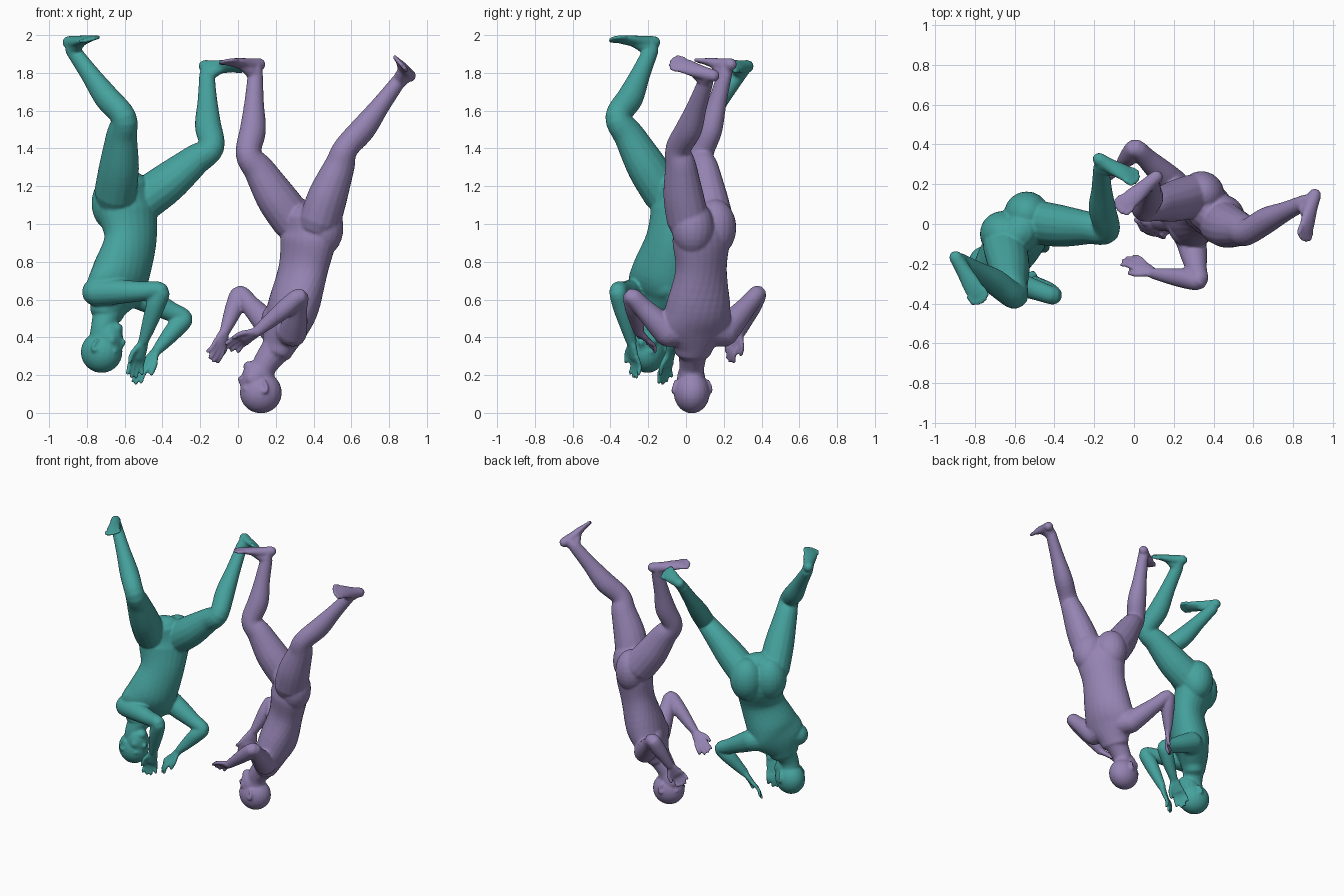
import bpy, bmesh, math
from mathutils import Vector as V, Matrix

if "Cube" in bpy.data.objects:
    bpy.data.objects.remove(bpy.data.objects["Cube"])


def spline(vals, n=5):
    """Smooth (Catmull-Rom) interpolation through equal-length vectors."""
    out = []
    for i in range(len(vals) - 1):
        p0, p1, p2 = vals[max(i - 1, 0)], vals[i], vals[i + 1]
        p3 = vals[min(i + 2, len(vals) - 1)]
        for k in range(n):
            t = k / n
            out.append(p1 + (p2 - p0) * (0.5 * t)
                       + (p0 * 2 - p1 * 5 + p2 * 4 - p3) * (0.5 * t * t)
                       + (p1 * 3 - p0 - p2 * 3 + p3) * (0.5 * t ** 3))
    return out + [vals[-1]]


def tube(bm, pts, radii, sides, seg=16):
    """Closed loft of elliptical rings; radii are (along side, across side)."""
    if not isinstance(sides, list):
        sides = [sides] * len(pts)
    P = spline([V(p) for p in pts])
    R = spline([V((r, r, 0)) if isinstance(r, float) else V((*r, 0)) for r in radii])
    S = spline([V(s) for s in sides])
    frames = []
    for i, p in enumerate(P):
        t = (P[min(i + 1, len(P) - 1)] - P[max(i - 1, 0)]).normalized()
        s = (S[i] - t * S[i].dot(t)).normalized()
        frames.append((p, t, s, R[i]))
    # rounded end caps
    def dome(fr, sign):
        p, t, s, r = fr
        return [(p + t * sign * min(r.x, r.y) * math.sin(a), t, s, r * math.cos(a))
                for a in (0.5, 1.0, 1.4)]
    frames = dome(frames[0], -1)[::-1] + frames + dome(frames[-1], 1)
    rings = []
    for p, t, s, r in frames:
        c = t.cross(s)
        rings.append([bm.verts.new(p + s * r.x * math.cos(a) + c * r.y * math.sin(a))
                      for a in (2 * math.pi * k / seg for k in range(seg))])
    for a, b in zip(rings, rings[1:]):
        for k in range(seg):
            bm.faces.new((a[k], a[(k + 1) % seg], b[(k + 1) % seg], b[k]))
    bm.faces.new(rings[0])
    bm.faces.new(rings[-1])


def ball(bm, centre, axes, size):
    m = Matrix([a * s for a, s in zip(axes, size)]).transposed().to_4x4()
    bmesh.ops.create_uvsphere(bm, u_segments=20, v_segments=14, radius=1,
                              matrix=Matrix.Translation(centre) @ m)


def leg(bm, hip, knee, ankle, heel, toe):
    hip, knee, ankle, heel, toe = map(V, (hip, knee, ankle, heel, toe))
    f = (knee - hip.lerp(ankle, 0.5)).normalized()
    side = (ankle - hip).cross(f).normalized()
    tube(bm, [hip, hip.lerp(knee, .35) + f * .008, hip.lerp(knee, .75), knee,
              knee.lerp(ankle, .3) - f * .016, knee.lerp(ankle, .65) - f * .008, ankle],
         [(.108, .116), (.102, .11), (.08, .086), (.066, .069), (.065, .071), (.049, .053), (.038, .042)],
         side)
    # foot: heel, arch, ball, then five toes
    d = (toe - heel).normalized()
    up = (ankle - heel.lerp(toe, .3)).normalized()
    w = d.cross(up).normalized()
    tube(bm, [heel + d * .03 + up * .012, heel.lerp(toe, .35) + up * .014,
              heel.lerp(toe, .65) + up * .004, heel.lerp(toe, .84)],
         [(.034, .034), (.038, .034), (.048, .024), (.048, .015)], w)
    tube(bm, [ankle, heel.lerp(toe, .22) + up * .02], [.039, .037], w)
    tube(bm, [ankle, heel.lerp(toe, .55) + up * .012], [.037, .028], w)
    for k in range(5):
        o = w * (k - 2) * .0215
        end = toe - d * (.004 + .004 * (k - 2) ** 2)
        tube(bm, [heel.lerp(toe, .8) + o, end + o], [.013, .012], w, 8)


def arm(bm, shoulder, elbow, wrist, tip, palm):
    a, b, c, tip, palm = map(V, (shoulder, elbow, wrist, tip, palm))
    side = (b - a).cross(c - b).normalized()
    tube(bm, [a, a.lerp(b, .3), a.lerp(b, .7), b, b.lerp(c, .3), b.lerp(c, .7), c],
         [.076, .068, .053, .046, .05, .039, (.03, .027)], side)
    # palm, four fingers and thumb
    d = tip - c
    w = d.cross(palm).normalized()
    n = w.cross(d).normalized()
    tube(bm, [c, c + d * .25, c + d * .5], [(.029, .022), (.038, .019), (.041, .015)], w)
    for k in range(4):
        o = w * (k - 1.5)
        e = c + d * (1.05 - .05 * (k - 1.3) ** 2)
        tube(bm, [c + d * .45 + o * .021, c + d * .72 + o * .026 + n * .005, e + o * .029 - n * .012],
             [.013, .012, .011], w, 8)
    tube(bm, [c + d * .15 - w * .02, c + d * .4 - w * .052 - n * .01, c + d * .62 - w * .058 - n * .02],
         [.016, .014, .012], w, 8)


def head(bm, centre, up, face, neck_base):
    c, u, f = V(centre), V(up).normalized(), V(face)
    f = (f - u * f.dot(u)).normalized()
    s = u.cross(f)
    ax = (s, f, u)
    def at(x, y, z):
        return c + s * x + f * y + u * z
    ball(bm, at(0, -.006, .014), ax, (.096, .112, .11))        # skull
    ball(bm, at(0, .028, -.05), ax, (.076, .076, .105))        # face
    ball(bm, at(0, .064, -.118), ax, (.038, .034, .03))        # chin
    tube(bm, [at(0, .094, -.01), at(0, .103, -.035), at(0, .108, -.05)],
         [(.01, .012), (.012, .014), (.018, .015)], s, 10)     # nose
    tube(bm, [at(-.016, .084, -.088), at(.016, .084, -.088)], [.012, .012], u, 8)  # lips
    for q in (-1, 1):
        ball(bm, at(q * .034, .08, .002), ax, (.03, .018, .014))       # brow
        ball(bm, at(q * .044, .06, -.055), ax, (.03, .026, .035))      # cheek
        tube(bm, [at(q * .094, -.002, 0), at(q * .1, -.018, .01), at(q * .1, -.026, -.012),
                  at(q * .086, -.01, -.05)], [.008, .01, .01, .009], f, 8)  # ear
    tube(bm, [at(0, -.015, -.03), at(0, -.01, -.12), V(neck_base)],
         [.066, .066, .085], s)


def figure(name, colour, torso, hips, chest, head_args, legs, arms):
    bm = bmesh.new()
    # torso loft, from crotch to neck base
    tube(bm, [t[0] for t in torso], [t[1] for t in torso], [t[2] for t in torso], 24)
    down = V((0, 0, 1))
    # buttocks and pectorals sit either side of the centre line
    for (c, side, out, size) in (hips, chest):
        s, o = V(side).normalized(), V(out).normalized()
        for q in (-1, 1):
            ball(bm, V(c) + s * q * size[0] * .68, (s, o, down), size)
    head(bm, *head_args)
    for l in legs:
        leg(bm, *l)
    for a in arms:
        arm(bm, *a)
    # shoulder girdle ties both upper arms into the chest
    a, b = V(arms[0][0]), V(arms[1][0])
    tube(bm, [a, V(torso[4][0]), b], [.076, .1, .076], down)
    # side muscles run from the waist to each armpit
    for p in (a, b):
        tube(bm, [V(torso[2][0]).lerp(p, .25), V(torso[3][0]).lerp(p, .55), p], [.07, .08, .07], down + V((.1, 0, 0)))
    bmesh.ops.recalc_face_normals(bm, faces=bm.faces)
    me = bpy.data.meshes.new(name)
    bm.to_mesh(me)
    bm.free()
    ob = bpy.data.objects.new(name, me)
    bpy.context.collection.objects.link(ob)
    mat = bpy.data.materials.new(name + "_colour")
    mat.diffuse_color = colour
    mat.use_nodes = True
    mat.node_tree.nodes["Principled BSDF"].inputs["Base Color"].default_value = mat.diffuse_color
    me.materials.append(mat)
    # fuse the overlapping parts into one skin
    r = ob.modifiers.new("fuse", 'REMESH')
    r.mode, r.voxel_size, r.use_smooth_shade = 'VOXEL', .0075, True
    sm = ob.modifiers.new("soften", 'SMOOTH')
    sm.factor, sm.iterations = .5, 6


# left upside-down figure
hs, ss = (.78, .63, 0), (.64, .77, 0)
figure("teal_figure", (.06, .36, .34, 1),
       [((-.585, -.05, 1.18), (.14, .1), hs), ((-.585, -.04, 1.07), (.17, .13), hs),
        ((-.57, -.085, .91), (.15, .115), hs), ((-.62, -.125, .74), (.175, .135), ss),
        ((-.665, -.145, .64), (.185, .11), ss), ((-.69, -.165, .55), (.11, .085), ss)],
       ((-.6, -.0, 1.11), hs, (-.63, .78, 0), (.115, .115, .15)),
       ((-.585, -.17, .68), ss, (.77, -.64, 0), (.085, .05, .08)),
       ((-.715, -.205, .335), (-.1, 0, -1), (.95, -.3, 0), (-.68, -.155, .57)),
       [((-.65, -.115, 1.16), (-.605, -.36, 1.565), (-.875, -.185, 1.92), (-.91, -.15, 1.97), (-.765, -.395, 1.98)),
        ((-.5, .01, 1.125), (-.14, -.03, 1.405), (-.165, .28, 1.79), (-.195, .345, 1.845), (.02, .22, 1.835))],
       [((-.75, -.245, .64), (-.41, -.36, .645), (-.5, -.29, .38), (-.555, -.26, .2), (-.5, .8, 0)),
        ((-.54, -.01, .63), (-.285, -.01, .5), (-.43, -.08, .33), (-.55, -.12, .175), (-.6, -.6, .3))])

# right upside-down figure
hs, ss = (-.66, .75, 0), (-.35, .94, 0)
figure("purple_figure", (.3, .23, .45, 1),
       [((.36, .07, 1.01), (.14, .1), hs), ((.37, .08, .92), (.17, .125), hs),
        ((.345, .08, .76), (.15, .115), hs), ((.295, .065, .57), (.175, .13), ss),
        ((.25, .05, .45), (.185, .11), ss), ((.215, .04, .35), (.11, .085), ss)],
       ((.395, .095, .98), hs, (.75, .66, 0), (.115, .11, .15)),
       ((.2, .035, .49), ss, (-.94, -.35, 0), (.088, .05, .08)),
       ((.116, .03, .122), (-.08, 0, -1), (-1, -.1, 0), (.22, .04, .36)),
       [((.29, .14, 1.02), (.055, .08, 1.37), (.092, .205, 1.79), (.13, .255, 1.855), (-.08, .07, 1.86)),
        ((.435, .01, 1.02), (.57, -.04, 1.4), (.85, .105, 1.755), (.925, .17, 1.785), (.85, -.08, 1.86))],
       [((.2, .2, .425), (.01, .38, .63), (-.07, .29, .43), (-.13, .22, .29), (.6, -.8, 0)),
        ((.29, -.095, .425), (.325, -.285, .615), (.1, -.25, .43), (-.04, -.17, .35), (0, .7, .7))])
